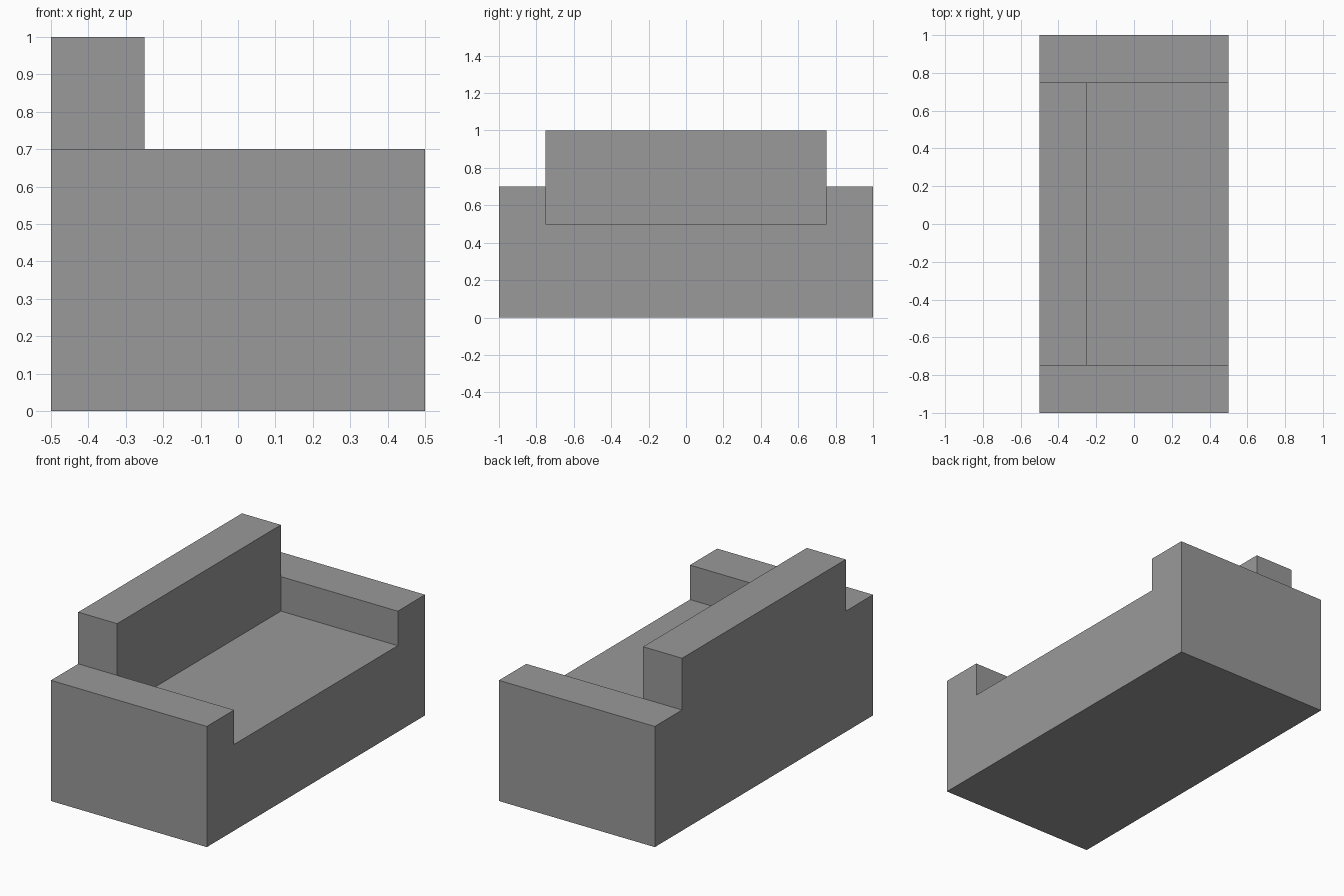
import bpy
import bmesh
from mathutils import Vector

cube = bpy.data.objects.get("Cube")
if cube:
    bpy.data.objects.remove(cube, do_unlink=True)

# Overall sizes
DEPTH, HALF_LENGTH, HALF_SEAT = 1.0, 1.0, 0.75
SEAT_Z, ARM_Z, BACK_Z, BACK_DEPTH = 0.5, 0.7, 1.0, 0.25
REAR = -DEPTH / 2

grey = bpy.data.materials.new("grey")
grey.use_nodes = True
colour = (0.32, 0.32, 0.32, 1)
grey.diffuse_color = colour
grey.node_tree.nodes["Principled BSDF"].inputs["Base Color"].default_value = colour


def extrude_profile(name, profile, depth):
    """Extrude a (y, z) outline along +x from the rear plane."""
    bm = bmesh.new()
    face = bm.faces.new([bm.verts.new((REAR, y, z)) for y, z in profile])
    result = bmesh.ops.extrude_face_region(bm, geom=[face])
    moved = [v for v in result["geom"] if isinstance(v, bmesh.types.BMVert)]
    bmesh.ops.translate(bm, verts=moved, vec=Vector((depth, 0, 0)))
    bmesh.ops.recalc_face_normals(bm, faces=bm.faces)
    mesh = bpy.data.meshes.new(name)
    bm.to_mesh(mesh)
    bm.free()
    mesh.materials.append(grey)
    obj = bpy.data.objects.new(name, mesh)
    bpy.context.collection.objects.link(obj)
    return obj


# Seat base with both armrests as one U-shaped block
half = [(HALF_LENGTH, 0), (HALF_LENGTH, ARM_Z), (HALF_SEAT, ARM_Z), (HALF_SEAT, SEAT_Z)]
extrude_profile("seat_and_armrests", half + [(-y, z) for y, z in reversed(half)], DEPTH)

# Backrest standing on the seat between the armrests
half = [(HALF_SEAT, SEAT_Z), (HALF_SEAT, BACK_Z)]
extrude_profile("backrest", half + [(-y, z) for y, z in reversed(half)], BACK_DEPTH)
